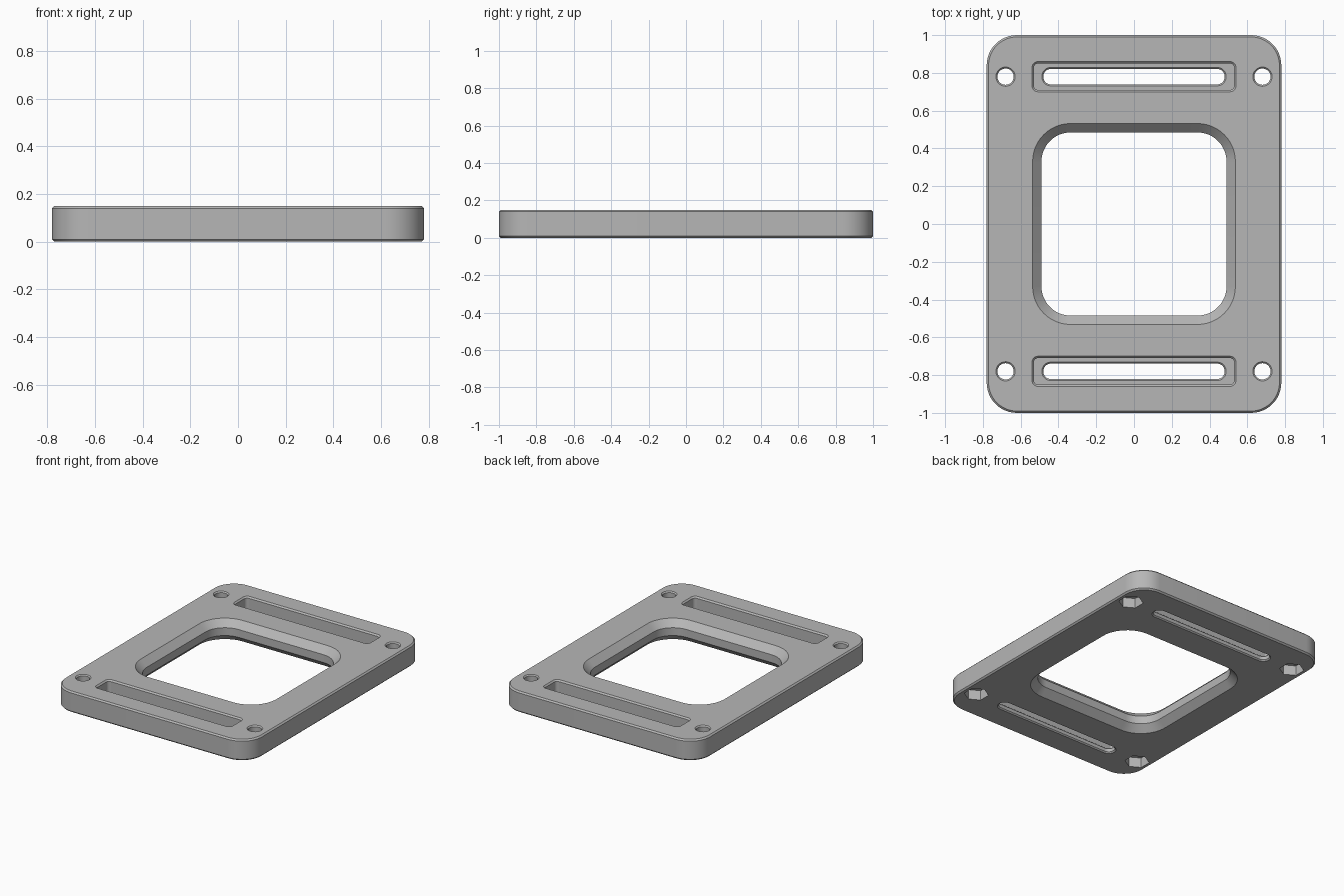
import bpy, bmesh
from math import sin, cos, pi

HEIGHT = 0.15
BEVEL = 0.01

if "Cube" in bpy.data.objects:
    bpy.data.objects.remove(bpy.data.objects["Cube"])

grey = bpy.data.materials.new("mid grey")
grey.use_nodes = True
grey.diffuse_color = (0.47, 0.47, 0.47, 1)
grey.node_tree.nodes["Principled BSDF"].inputs["Base Color"].default_value = grey.diffuse_color


def rounded_rect(hx, hy, r, steps=12):
    """Outline of a rectangle with rounded corners, anticlockwise."""
    r = min(r, hx - 0.0005, hy - 0.0005)
    pts = []
    for k, (sx, sy) in enumerate([(1, 1), (-1, 1), (-1, -1), (1, -1)]):
        for i in range(steps + 1):
            a = (k + i / steps) * pi / 2
            pts.append((sx * (hx - r) + r * cos(a), sy * (hy - r) + r * sin(a)))
    return pts


def polygon(radius, sides, turn=0.0):
    return [(radius * cos(turn + 2 * pi * i / sides),
             radius * sin(turn + 2 * pi * i / sides)) for i in range(sides)]


def loft(name, rings, x=0.0, y=0.0):
    """Closed solid through (height, outline) rings, bottom to top."""
    bm = bmesh.new()
    loops = [[bm.verts.new((x + px, y + py, z)) for px, py in pts] for z, pts in rings]
    n = len(loops[0])
    for low, high in zip(loops, loops[1:]):
        for i in range(n):
            j = (i + 1) % n
            bm.faces.new((low[i], low[j], high[j], high[i]))
    bm.faces.new(loops[0][::-1])
    bm.faces.new(loops[-1])
    bmesh.ops.recalc_face_normals(bm, faces=bm.faces)
    mesh = bpy.data.meshes.new(name)
    bm.to_mesh(mesh)
    bm.free()
    mesh.materials.append(grey)
    obj = bpy.data.objects.new(name, mesh)
    bpy.context.collection.objects.link(obj)
    return obj


# Plate with chamfered rims
def plate_ring(inset):
    return rounded_rect(0.78 - inset, 1 - inset, 0.16 - inset)


plate = loft("mounting_plate", [
    (0, plate_ring(BEVEL)), (BEVEL, plate_ring(0)),
    (HEIGHT - BEVEL, plate_ring(0)), (HEIGHT, plate_ring(BEVEL))])

cutters = []


# Central opening, flared on both faces
def opening_ring(grow):
    return rounded_rect(0.49 + grow, 0.485 + grow, 0.155 + grow)


flare = 0.047
cutters.append(loft("opening_cutter", [
    (-0.01, opening_ring(flare + 0.01)), (flare, opening_ring(0)),
    (HEIGHT - flare, opening_ring(0)), (HEIGHT + 0.01, opening_ring(flare + 0.01))]))


# Deep pockets that narrow to a rounded through slot
def pocket_ring(grow):
    return rounded_rect(0.53 + grow, 0.07 + grow, 0.022 + grow)


def slot_ring(grow):
    return rounded_rect(0.48 + grow, 0.041 + grow, 0.041 + grow)


floor = 0.04
for side in (-1, 1):
    cutters.append(loft("slot_cutter", [
        (-0.01, slot_ring(0.018)), (0.008, slot_ring(0)),
        (floor - 0.008, slot_ring(0)), (floor, slot_ring(0.008)),
        (floor, pocket_ring(0)), (HEIGHT - BEVEL, pocket_ring(0)),
        (HEIGHT + 0.01, pocket_ring(0.02))], 0, side * 0.78))

# Corner bolt holes with hexagonal nut recesses underneath
for sx in (-1, 1):
    for sy in (-1, 1):
        x, y = sx * 0.68, sy * 0.78
        cutters.append(loft("bolt_cutter", [
            (0.02, polygon(0.043, 48)), (HEIGHT - 0.008, polygon(0.043, 48)),
            (HEIGHT + 0.01, polygon(0.061, 48))], x, y))
        cutters.append(loft("nut_cutter", [
            (-0.02, polygon(0.08, 6, pi / 6)), (0.07, polygon(0.08, 6, pi / 6))], x, y))

# Cut everything out of the plate
bpy.context.view_layer.objects.active = plate
for cutter in cutters:
    cutter.hide_render = True
    mod = plate.modifiers.new("cut", "BOOLEAN")
    mod.operation = "DIFFERENCE"
    mod.solver = "EXACT"
    mod.object = cutter
    bpy.ops.object.modifier_apply(modifier=mod.name)
    bpy.data.objects.remove(cutter)

bpy.ops.object.select_all(action="DESELECT")
plate.select_set(True)
bpy.ops.object.shade_smooth_by_angle(angle=pi / 6)
